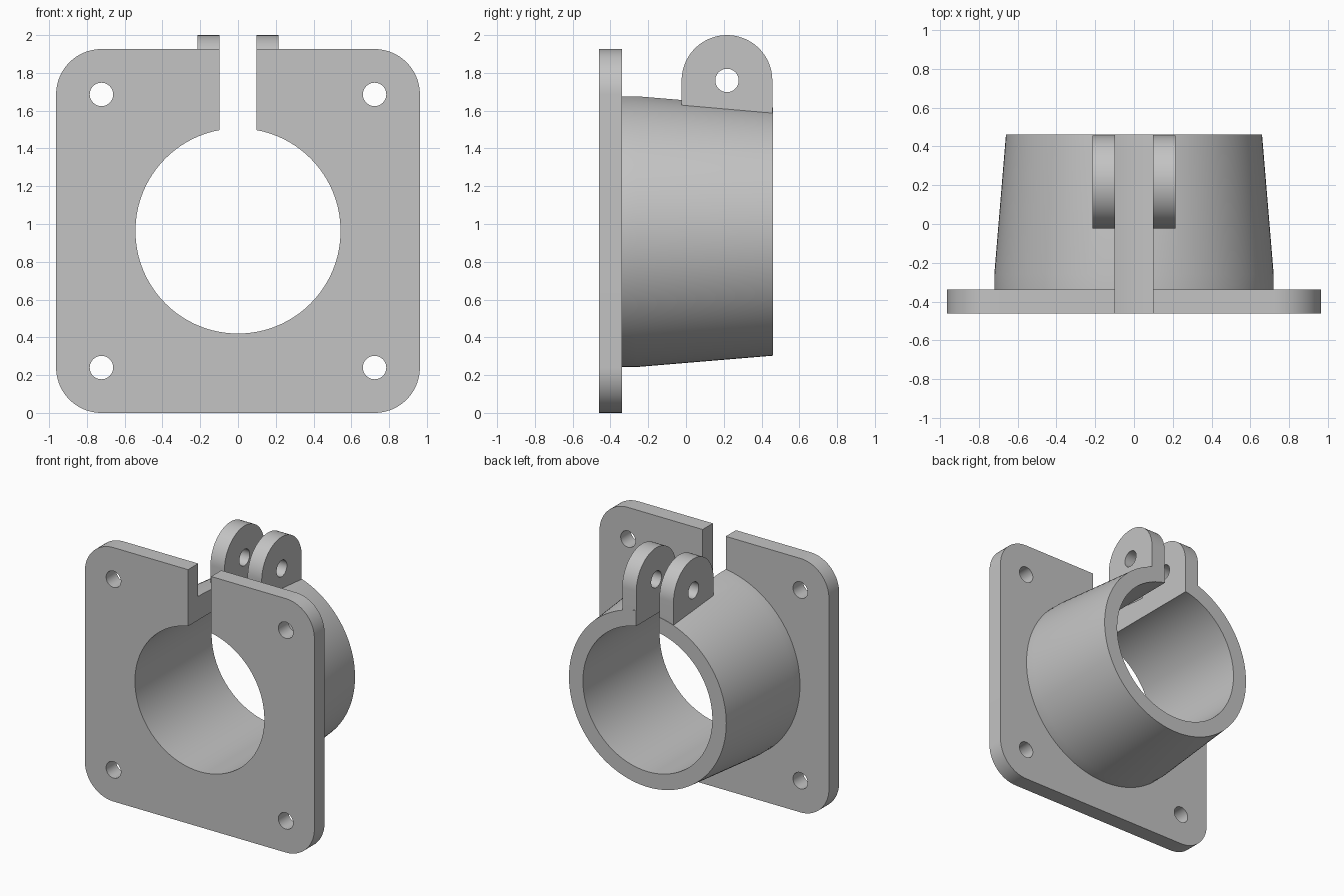
import bpy, bmesh
from math import sin, cos, pi

cube = bpy.data.objects.get("Cube")
if cube:
    bpy.data.objects.remove(cube)

CENTRE = 0.963          # height of the bore axis
FRONT, STEP, BACK = -0.46, -0.338, 0.46
BORE, SLOT, HOLE = 0.543, 0.097, 0.062
LUG_Y, LUG_Z, LUG_R = 0.217, 1.76, 0.24

grey = bpy.data.materials.new("plain grey")
grey.use_nodes = True
colour = (0.55, 0.55, 0.55, 1)
grey.diffuse_color = colour
grey.node_tree.nodes["Principled BSDF"].inputs["Base Color"].default_value = colour


def arc(cx, cy, r, start=0, end=2 * pi, n=96):
    """Points on an arc; a full circle omits the repeated end point."""
    steps = n if end - start > 6.28 else n - 1
    return [(cx + r * cos(start + (end - start) * i / steps),
             cy + r * sin(start + (end - start) * i / steps)) for i in range(n)]


def loft(name, sections, axis):
    """Skin matching outlines, each placed at its own position along the axis."""
    bm = bmesh.new()
    rings = []
    for pos, outline in sections:
        rings.append([bm.verts.new((pos, a, b) if axis == "x" else (a, pos, b))
                      for a, b in outline])
    for low, high in zip(rings, rings[1:]):
        for i in range(len(low)):
            j = (i + 1) % len(low)
            bm.faces.new((low[i], low[j], high[j], high[i]))
    bm.faces.new(rings[0])
    bm.faces.new(rings[-1])
    bmesh.ops.recalc_face_normals(bm, faces=bm.faces)
    mesh = bpy.data.meshes.new(name)
    bm.to_mesh(mesh)
    bm.free()
    mesh.materials.append(grey)
    obj = bpy.data.objects.new(name, mesh)
    bpy.context.collection.objects.link(obj)
    return obj


def combine(obj, tool, operation):
    """Apply a boolean and discard the tool."""
    mod = obj.modifiers.new(operation.lower(), "BOOLEAN")
    mod.operation, mod.solver, mod.object = operation, "EXACT", tool
    bpy.context.view_layer.objects.active = obj
    bpy.ops.object.modifier_apply(modifier=mod.name)
    bpy.data.objects.remove(tool)


def cut_bore_and_slot(obj):
    bore = arc(0, CENTRE, BORE, n=128)
    combine(obj, loft("bore_cutter", [(-1, bore), (1, bore)], "y"), "DIFFERENCE")
    slot = [(-SLOT, CENTRE), (SLOT, CENTRE), (SLOT, 3), (-SLOT, 3)]
    combine(obj, loft("slot_cutter", [(-1, slot), (1, slot)], "y"), "DIFFERENCE")


# Square mounting plate with rounded corners
half, radius = 0.963, 0.24
inner = half - radius
outline = []
for k, (sx, sz) in enumerate([(1, 1), (-1, 1), (-1, -1), (1, -1)]):
    outline += arc(sx * inner, CENTRE + sz * inner, radius, k * pi / 2, (k + 1) * pi / 2, 20)
plate = loft("mounting_plate", [(FRONT, outline), (STEP, outline)], "y")
cut_bore_and_slot(plate)

# Screw holes in the plate corners
for sx in (-1, 1):
    for sz in (-1, 1):
        ring = arc(sx * inner, CENTRE + sz * inner, HOLE, n=40)
        combine(plate, loft("screw_cutter", [(-1, ring), (0, ring)], "y"), "DIFFERENCE")

# Tapered collar with a short straight section beside the plate
collar = loft("split_collar", [(y, arc(0, CENTRE, r, n=128)) for y, r in
                               ((STEP, 0.72), (-0.26, 0.72), (BACK, 0.66))], "y")

# Pair of round-topped clamping lugs, merged into the collar
foot = 1.52
lug = arc(LUG_Y, LUG_Z, LUG_R, 0, pi, 48)
lug = [(min(y, BACK), z) for y, z in lug] + [(LUG_Y - LUG_R, foot), (min(LUG_Y + LUG_R, BACK), foot)]
for side in (-1, 1):
    ends = [(side * (SLOT - 0.03), lug), (side * 0.215, lug)]
    combine(collar, loft("clamping_lug", ends, "x"), "UNION")
cut_bore_and_slot(collar)

# Bolt hole through both lugs
bolt = arc(LUG_Y, LUG_Z, HOLE, n=40)
combine(collar, loft("bolt_cutter", [(-1, bolt), (1, bolt)], "x"), "DIFFERENCE")

# Smooth the curved walls and keep the machined edges sharp
for obj in (plate, collar):
    bpy.ops.object.select_all(action="DESELECT")
    obj.select_set(True)
    bpy.context.view_layer.objects.active = obj
    bpy.ops.object.shade_smooth_by_angle()
